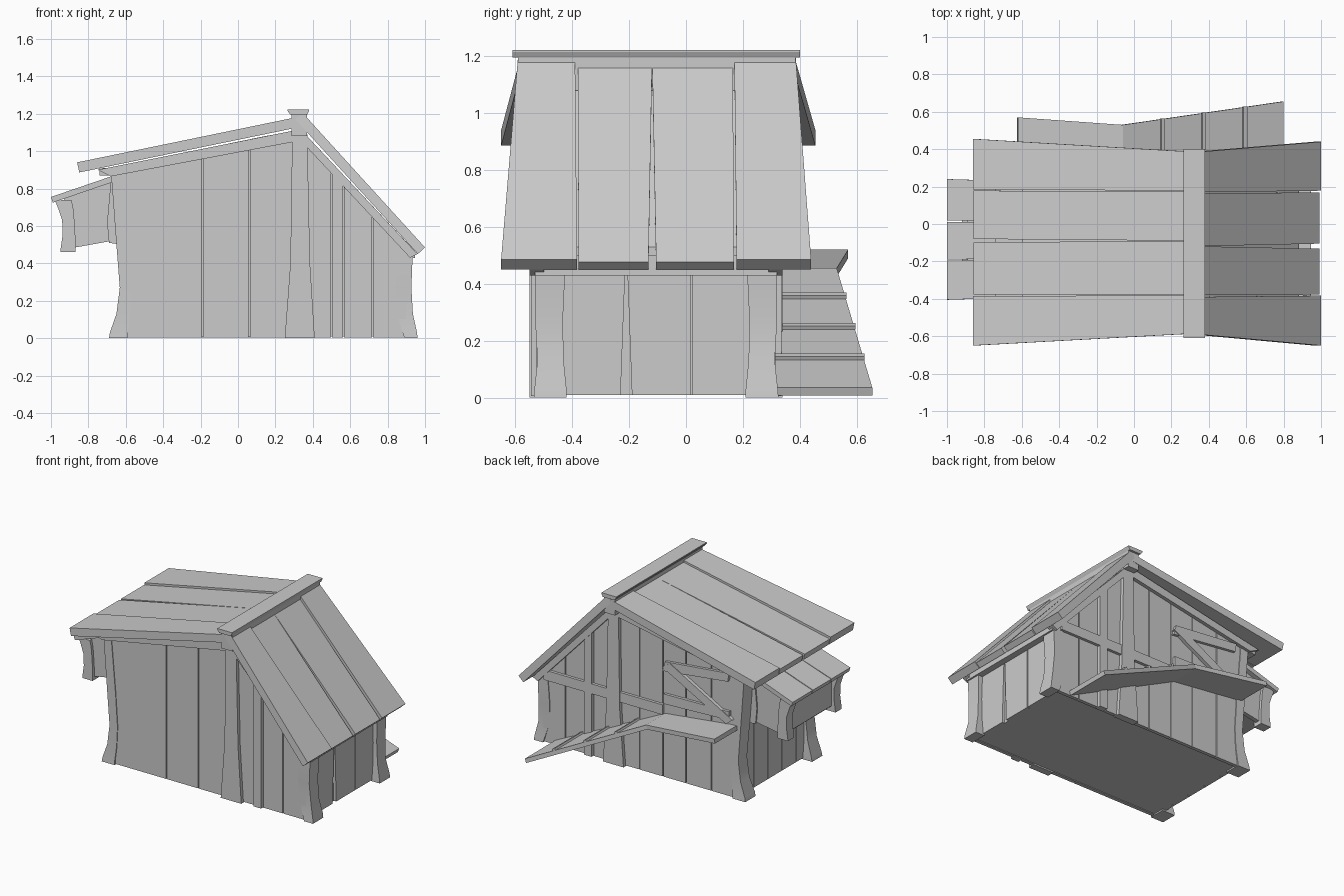
import bpy, bmesh
from mathutils import Vector

YC = -0.105  # the building's middle line in y


def mesh(name, bm):
    bmesh.ops.recalc_face_normals(bm, faces=bm.faces)
    me = bpy.data.meshes.new(name)
    bm.to_mesh(me)
    bm.free()
    ob = bpy.data.objects.new(name, me)
    bpy.context.collection.objects.link(ob)
    return ob


def slab(name, pts, off):
    """Flat polygon pushed along a vector."""
    bm = bmesh.new()
    a = [bm.verts.new(p) for p in pts]
    b = [bm.verts.new(Vector(p) + Vector(off)) for p in pts]
    bm.faces.new(a)
    bm.faces.new(b)
    for i in range(len(a)):
        j = (i + 1) % len(a)
        bm.faces.new((a[i], a[j], b[j], b[i]))
    return mesh(name, bm)


def box(name, x0, x1, y0, y1, z0, z1):
    return slab(name, [(x0, y0, z0), (x1, y0, z0), (x1, y1, z0), (x0, y1, z0)], (0, 0, z1 - z0))


def loft(name, rings):
    """Post through rectangular sections (z, x0, x1, y0, y1)."""
    bm = bmesh.new()
    rs = [[bm.verts.new(p) for p in ((x0, y0, z), (x1, y0, z), (x1, y1, z), (x0, y1, z))]
          for z, x0, x1, y0, y1 in rings]
    bm.faces.new(rs[0])
    bm.faces.new(rs[-1])
    for a, b in zip(rs, rs[1:]):
        for i in range(4):
            j = (i + 1) % 4
            bm.faces.new((a[i], a[j], b[j], b[i]))
    ob = mesh(name, bm)
    for p in ob.data.polygons:
        p.use_smooth = True
    ob.data.set_sharp_from_angle(angle=0.6)
    return ob


def mir(y, back):
    return 2 * YC - y if back else y


def roof_under(x):
    return 1.11 + (x - 0.29) * 0.2043 if x < 0.33 else 1.09 - (x - 0.36) * 1.066


# Solid core of the hut, with floor
prof = [(-0.60, 0.01), (0.88, 0.01), (0.88, 0.53), (0.36, 1.08), (0.30, 1.10), (-0.60, 0.92)]
slab("hut_core", [(x, -0.505, z) for x, z in prof], (0, 0.80, 0))

# Vertical wall planks, gable walls
for back in (False, True):
    tag = "back" if back else "front"
    cuts = [-0.62, -0.19, 0.06, 0.34, 0.50, 0.565, 0.72, 0.90]
    if back:
        cuts = [-0.62, -0.42, -0.22, -0.04, 0.14, 0.34, 0.50, 0.565, 0.72, 0.90]
    for i, (a, b) in enumerate(zip(cuts, cuts[1:])):
        a, b = a + 0.003, b - 0.003
        narrow = abs(a - 0.503) < 0.001
        y0 = -0.545 if narrow else -0.525
        y0, y1 = mir(y0, back), mir(-0.50, back)
        slab(f"{tag}_wall_plank_{i}",
             [(a, y0, 0.005), (b, y0, 0.005), (b, y0, roof_under(b)), (a, y0, roof_under(a))],
             (0, y1 - y0, 0))

# End wall planks (left and right), the right ones with a wedge-shaped split
for i, (a0, b0, a1, b1) in enumerate([(-0.50, -0.23, -0.50, -0.212), (-0.19, 0.017, -0.208, 0.017),
                                      (0.023, 0.29, 0.023, 0.29)]):
    slab(f"right_wall_plank_{i}", [(0.90, a0, 0.01), (0.90, b0, 0.01), (0.90, b1, 0.5), (0.90, a1, 0.5)],
         (-0.03, 0, 0))
for i in range(5):
    a = -0.50 + i * 0.158
    box(f"left_wall_plank_{i}", -0.62, -0.59, a + 0.003, a + 0.155, 0.01, 0.91)

for back in (False, True):
    tag = "back" if back else "front"
    m = lambda y: mir(y, back)
    # Flared corner posts
    loft(f"{tag}_right_post", [(z, x0, x1, m(yo), m(yi)) for z, x0, x1, yo, yi in [
        (0, 0.89, 0.96, -0.535, -0.42), (0.03, 0.88, 0.957, -0.533, -0.42),
        (0.13, 0.85, 0.935, -0.522, -0.43), (0.27, 0.84, 0.927, -0.53, -0.433),
        (0.40, 0.85, 0.932, -0.53, -0.427), (0.52, 0.865, 0.94, -0.53, -0.425)]])
    loft(f"{tag}_left_post", [(z, x0, x1, m(yo), m(yi)) for z, x0, x1, yo, yi in [
        (0, -0.69, -0.59, -0.535, -0.42), (0.03, -0.685, -0.59, -0.533, -0.42),
        (0.13, -0.65, -0.577, -0.53, -0.43), (0.27, -0.632, -0.57, -0.53, -0.433),
        (0.50, -0.65, -0.585, -0.53, -0.427), (0.90, -0.68, -0.62, -0.53, -0.425)]])
    # Tapered post under the ridge
    loft(f"{tag}_ridge_post", [(z, x0, x1, m(-0.55), m(-0.50)) for z, x0, x1 in [
        (0, 0.25, 0.41), (0.4, 0.28, 0.385), (1.10, 0.29, 0.37)]])
    # Gable rafters
    y, d = m(-0.55), m(-0.50) - m(-0.55)
    slab(f"{tag}_left_rafter", [(x, y, z) for x, z in [
        (-0.75, 0.90), (-0.68, 0.865), (0.30, 1.05), (0.30, 1.11)]], (0, d, 0))
    slab(f"{tag}_right_rafter", [(x, y, z) for x, z in [
        (0.36, 1.03), (0.92, 0.43), (0.96, 0.45), (0.36, 1.09)]], (0, d, 0))
box("right_wall_plate", 0.86, 0.945, -0.53, 0.32, 0.43, 0.50)
box("left_wall_plate", -0.74, -0.62, -0.53, 0.32, 0.87, 0.91)

# Roof planks: (y at ridge, y at eave) for both plank edges, and how far it sinks
def roof(side, ridge, eave, planks, t):
    r, e = Vector((ridge[0], 0, ridge[1])), Vector((eave[0], 0, eave[1]))
    n = (e - r).cross(Vector((0, 1, 0))).normalized()
    if n.z > 0:
        n = -n
    for i, (a, b, ea, eb, sink) in enumerate(planks):
        s = n * sink
        slab(f"{side}_roof_plank_{i}",
             [r + s + Vector((0, a, 0)), r + s + Vector((0, b, 0)),
              e + s + Vector((0, eb, 0)), e + s + Vector((0, ea, 0))], n * (t - sink))


roof("left", (0.33, 1.185), (-0.86, 0.94), [
    (-0.585, -0.382, -0.65, -0.385, 0), (-0.38, -0.09, -0.378, -0.098, 0.012),
    (-0.09, 0.176, -0.08, 0.178, 0.012), (0.178, 0.385, 0.184, 0.455, 0)], 0.055)
roof("right", (0.345, 1.205), (1.0, 0.485), [
    (-0.59, -0.39, -0.65, -0.383, 0), (-0.38, -0.119, -0.378, -0.132, 0.012),
    (-0.119, 0.165, -0.105, 0.168, 0.012), (0.17, 0.385, 0.178, 0.44, 0)], 0.052)

# Ridge beam and cap
box("ridge_beam", 0.285, 0.37, -0.59, 0.385, 1.08, 1.195)
slab("ridge_cap", [(x, -0.61, z) for x, z in [
    (0.28, 1.195), (0.37, 1.195), (0.38, 1.215), (0.38, 1.222), (0.265, 1.222), (0.265, 1.215)]],
    (0, 1.01, 0))

# Nest box on the left end: sloped lid boards, side panels, front board, curved brackets
ys = [(-0.405, -0.196), (-0.19, 0.012), (0.018, 0.24)]
for i, (a, b) in enumerate(ys):
    a1, b1 = a * 0.97, b * 0.95
    slab(f"nest_lid_board_{i}", [(-1.0, a, 0.755), (-1.0, b, 0.755), (-0.62, b1, 0.885), (-0.62, a1, 0.885)],
         (0.01, 0, -0.03))
for tag, y0, y1 in (("front", -0.36, -0.33), ("back", 0.17, 0.20)):
    slab(f"nest_{tag}_panel", [(x, y0, z) for x, z in [
        (-0.90, 0.48), (-0.62, 0.53), (-0.62, 0.86), (-0.93, 0.75)]], (0, y1 - y0, 0))
    slab(f"nest_{tag}_brace", [(x, y0 - 0.01, z) for x, z in [
        (-0.69, 0.51), (-0.62, 0.50), (-0.62, 0.86), (-0.68, 0.84), (-0.70, 0.62)]], (0, 0.05, 0))
    loft(f"nest_{tag}_post", [(z, x0, x1, y0 - 0.02, y1 + 0.02) for z, x0, x1 in [
        (0.46, -0.95, -0.87), (0.48, -0.948, -0.868), (0.55, -0.938, -0.87),
        (0.63, -0.94, -0.875), (0.69, -0.96, -0.88), (0.74, -0.98, -0.89)]])
box("nest_front_board", -0.92, -0.89, -0.34, 0.18, 0.50, 0.68)
slab("nest_floor", [(-0.91, -0.34, 0.49), (-0.62, -0.34, 0.53), (-0.62, 0.18, 0.53), (-0.91, 0.18, 0.49)],
     (0, 0, 0.025))

# Ramp and landing at the back, with cleats
slab("ramp", [(0.80, 0.31, 0.035), (0.80, 0.655, 0.035), (-0.06, 0.53, 0.455), (-0.06, 0.31, 0.455)],
     (-0.01, 0, -0.028))
slab("landing", [(-0.06, 0.31, 0.455), (-0.06, 0.53, 0.455), (-0.62, 0.57, 0.52), (-0.62, 0.31, 0.52)],
     (-0.005, 0, -0.03))
for i, x in enumerate((0.15, 0.37, 0.59)):
    z, y = 0.035 + (0.80 - x) * 0.488, 0.533 + (x + 0.06) * 0.145
    slab(f"ramp_cleat_{i}", [(x - 0.01, 0.31, z + 0.004), (x + 0.01, 0.31, z - 0.006),
                             (x + 0.01, y, z - 0.006), (x - 0.01, y, z + 0.004)], (0.006, 0, 0.013))

# Back wall rail and the Z-braced door above the landing
box("back_rail", -0.05, 0.88, 0.30, 0.335, 0.45, 0.52)
for nm, q in {
    "door_top_rail": [(-0.05, 0.76), (-0.56, 0.82), (-0.57, 0.88), (-0.07, 0.83)],
    "door_bottom_rail": [(-0.06, 0.53), (-0.57, 0.55), (-0.57, 0.61), (-0.06, 0.60)],
    "door_diagonal": [(-0.05, 0.79), (-0.55, 0.52), (-0.60, 0.56), (-0.11, 0.83)],
}.items():
    slab(nm, [(x, 0.31, z) for x, z in q], (0, 0.03 if nm == "door_diagonal" else 0.025, 0))
